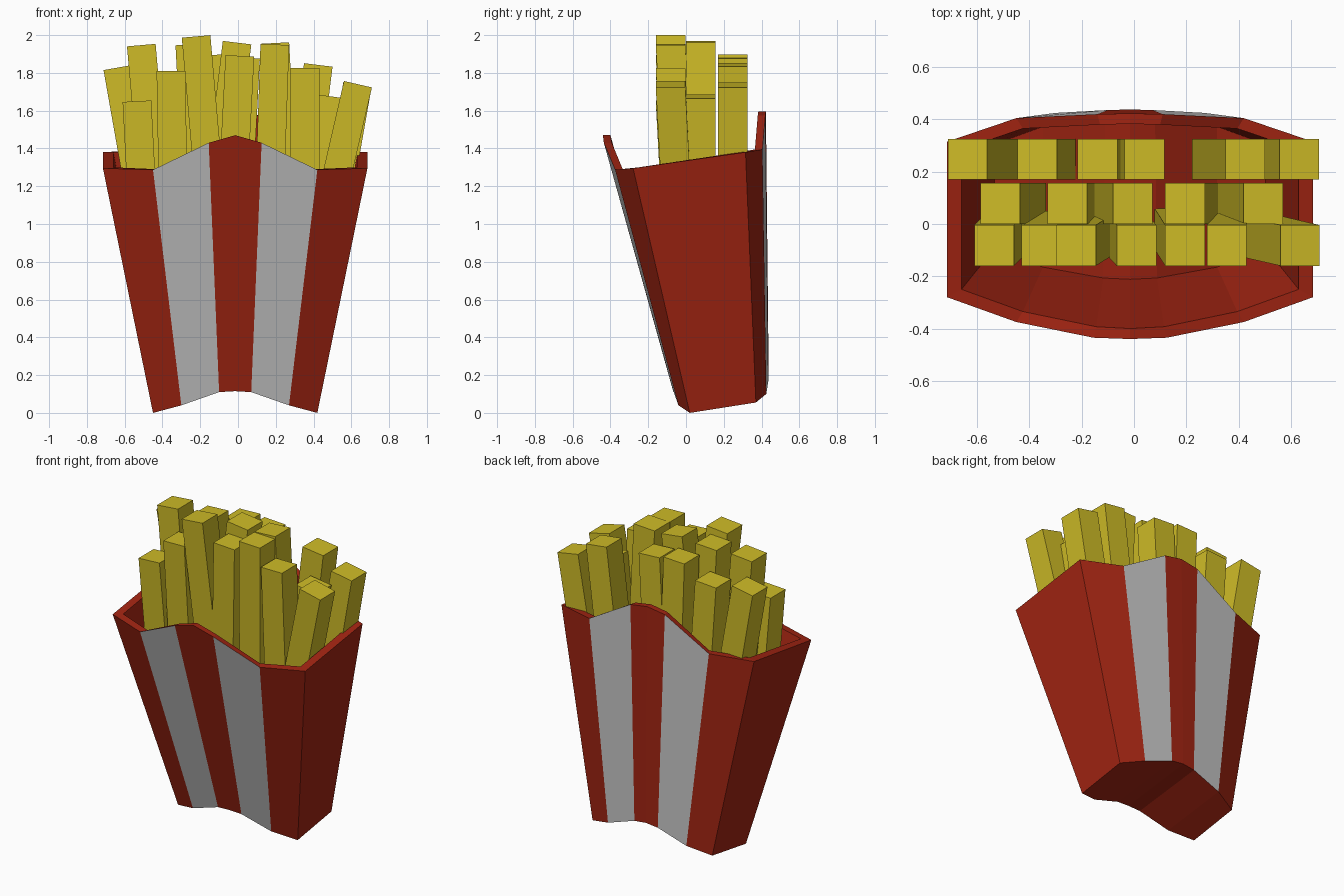
import bpy, bmesh, math
from mathutils import Vector, Matrix

if "Cube" in bpy.data.objects:
    bpy.data.objects.remove(bpy.data.objects["Cube"])


def material(name, rgb):
    m = bpy.data.materials.new(name)
    m.diffuse_color = (*rgb, 1)
    m.use_nodes = True
    m.node_tree.nodes["Principled BSDF"].inputs["Base Color"].default_value = m.diffuse_color
    return m


RED = material("carton red", (0.36, 0.018, 0.006))
WHITE = material("stripe white", (0.57, 0.57, 0.57))
YELLOW = material("potato yellow", (0.62, 0.5, 0.02))


def finish(name, bm, mats):
    bmesh.ops.recalc_face_normals(bm, faces=bm.faces)
    me = bpy.data.meshes.new(name)
    bm.to_mesh(me)
    bm.free()
    for m in mats:
        me.materials.append(m)
    ob = bpy.data.objects.new(name, me)
    bpy.context.collection.objects.link(ob)
    return ob


# Half profiles from centre to corner: (x, y, z)
CX = -0.015
BOT_F = [(0, -.068, .115), (.085, -.065, .11), (.285, -.04, .04), (.435, .02, 0)]
TOP_F = [(0, -.44, 1.47), (.14, -.435, 1.43), (.435, -.375, 1.287), (.70, -.28, 1.295)]
INN_F = [(0, -.40, 1.47), (.13, -.393, 1.43), (.41, -.335, 1.29), (.645, -.25, 1.30)]
BOT_B = [(0, .438, .18), (.085, .436, .17), (.285, .425, .10), (.435, .37, .055)]
TOP_B = [(0, .423, 1.595), (.125, .42, 1.575), (.435, .405, 1.395), (.70, .315, 1.38)]
INN_B = [(0, .383, 1.595), (.115, .38, 1.575), (.41, .365, 1.395), (.645, .285, 1.38)]


def row(half):
    """Mirror a half profile into seven points, left to right."""
    pts = [(-x, y, z) for x, y, z in half[:0:-1]] + list(half)
    return [Vector((x + CX, y, z)) for x, y, z in pts]


def floor_row(inner, bottom, inset):
    low = [(x * 0.9, y + inset, z) for x, y, z in bottom]
    return row([tuple((a + b) / 2 for a, b in zip(p, q)) for p, q in zip(inner, low)])


# Carton: four closed rings bridged together, plus curved underside and floor
bm = bmesh.new()
pairs = [(row(BOT_F), row(BOT_B)), (row(TOP_F), row(TOP_B)), (row(INN_F), row(INN_B)),
         (floor_row(INN_F, BOT_F, .045), floor_row(INN_B, BOT_B, -.045))]
rings = [[bm.verts.new(p) for p in f + b[::-1]] for f, b in pairs]
n = 14
for k in range(3):
    for i in range(n):
        j = (i + 1) % n
        f = bm.faces.new((rings[k][i], rings[k][j], rings[k + 1][j], rings[k + 1][i]))
        # white stripes on the second and fifth outer columns, front and back
        f.material_index = 1 if k == 0 and i in (1, 4, 8, 11) else 0
for ring in (rings[0], rings[3]):
    for i in range(6):
        bm.faces.new((ring[i], ring[i + 1], ring[n - 2 - i], ring[n - 1 - i]))
finish("carton", bm, [RED, WHITE])


# Fries: square sticks given by top centre x, top z and sideways lean in degrees
def fry(name, x, y, z, lean, forward=0.0, size=0.152):
    a = math.radians(lean)
    length = (z - 0.8) / math.cos(a)
    bm = bmesh.new()
    bmesh.ops.create_cube(bm, size=1)
    place = (Matrix.Translation((x, y, z)) @ Matrix.Rotation(a, 4, 'Y')
             @ Matrix.Diagonal((size, size + .004, length, 1)) @ Matrix.Translation((0, 0, -.5)))
    bm.transform(place)
    for v in bm.verts:
        v.co.y -= forward * min(0, v.co.z - z + .1)
    finish(name, bm, [YELLOW])


ROWS = {
    "front": (-.082, .06, [(-.535, 1.65, -3), (-.355, 1.81, -1), (-.222, 1.993, -5),
                           (.01, 1.89, 3), (.195, 1.95, 2), (.355, 1.825, 0),
                           (.635, 1.74, 13)]),
    "middle": (.078, 0, [(-.512, 1.947, -5), (-.255, 1.95, -3), (-.005, 1.96, 7),
                         (.195, 1.958, -3), (.495, 1.675, 8)]),
    "back": (.248, 0, [(-.637, 1.828, -10), (-.37, 1.80, -4), (-.14, 1.895, -2),
                       (.04, 1.88, 3), (.425, 1.842, 7), (.632, 1.735, 10)]),
}
for label, (y, forward, sticks) in ROWS.items():
    for i, (x, z, lean) in enumerate(sticks):
        fry(f"{label}_fry_{i + 1}", x, y, z, lean, forward)
